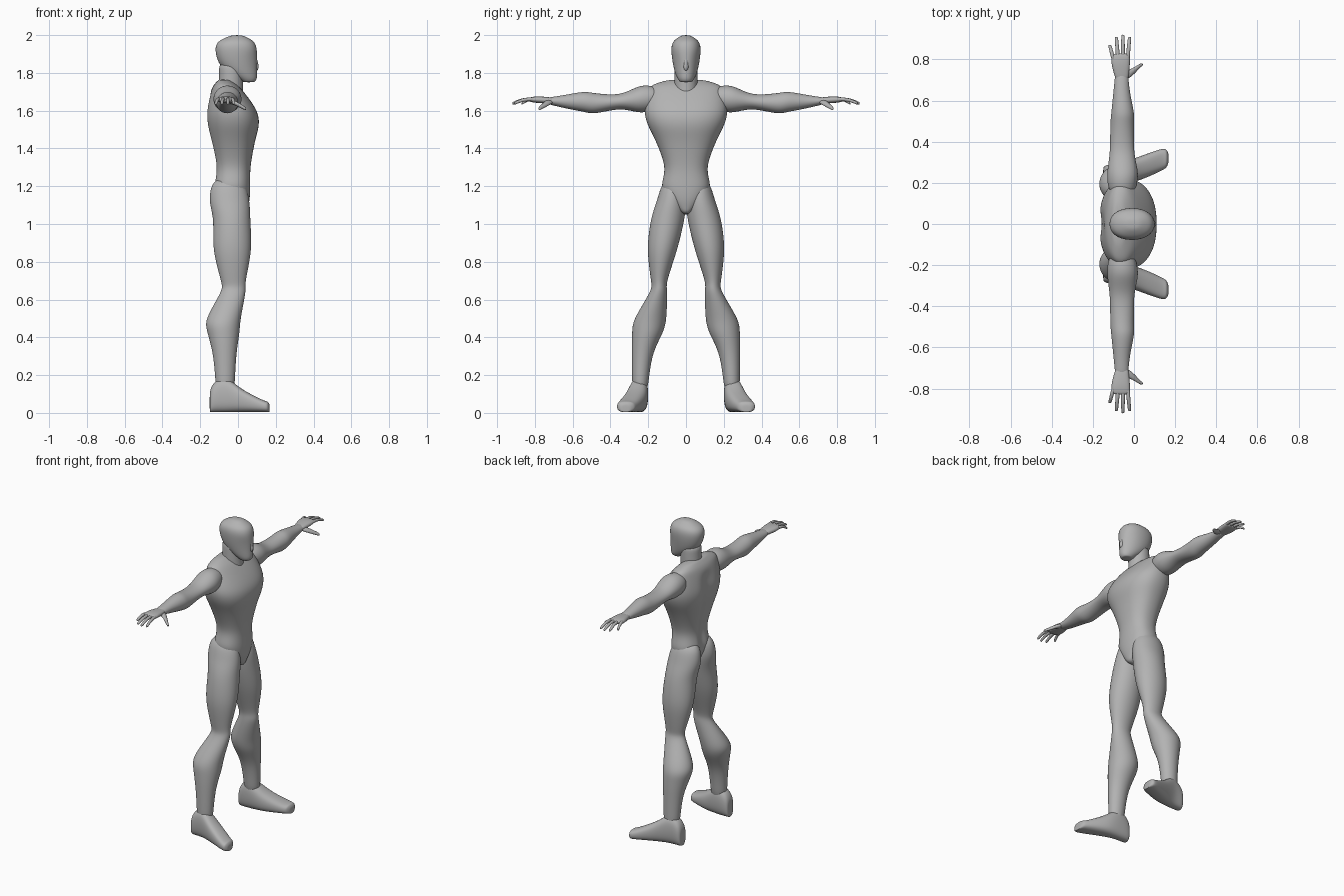
import bpy
import bmesh
from math import sin, cos, pi, copysign

old_cube = bpy.data.objects.get("Cube")
if old_cube:
    bpy.data.objects.remove(old_cube, do_unlink=True)

# One plain grey for the whole figure
grey = bpy.data.materials.new("plain grey")
grey.use_nodes = True
colour = (.45, .45, .45, 1)
grey.diffuse_color = colour
grey.node_tree.nodes["Principled BSDF"].inputs["Base Color"].default_value = colour


def rounded(value, power):
    """Superellipse coordinate: a higher power gives a boxier section."""
    return copysign(abs(value) ** (2 / power), value)


def place(axis, station, u, v, side):
    """Turn a station and a section point into a position."""
    x, y, z = {"x": (station, u, v), "y": (u, station, v), "z": (u, v, station)}[axis]
    return x, y * side, z


def refine(rings):
    """Insert a smoothly interpolated section between each pair of sections."""
    result = [rings[0]]
    padded = [rings[0], *rings, rings[-1]]
    for before, start, end, after in zip(padded, rings, rings[1:], padded[3:]):
        result.append([(9 * (s + e) - b - a) / 16
                       for b, s, e, a in zip(before, start, end, after)])
        result.append(end)
    return result


def loft(name, axis, rings, sides=16, power=2, side=1, shape=None):
    """Skin oval sections; each ring is (station, u_min, u_max, v_min, v_max)."""
    bm = bmesh.new()
    grow = 3 / (2 + cos(2 * pi / sides))  # makes up for subdivision shrinkage
    loops = []
    for station, u_min, u_max, v_min, v_max in refine(rings):
        loop = []
        for i in range(sides):
            angle = 2 * pi * i / sides
            u = (u_min + u_max + rounded(cos(angle), power) * grow * (u_max - u_min)) / 2
            v = (v_min + v_max + rounded(sin(angle), power) * grow * (v_max - v_min)) / 2
            loop.append(bm.verts.new(place(axis, station, u, v, side)))
        loops.append(loop)
    for low, high in zip(loops, loops[1:]):
        for i in range(sides):
            j = (i + 1) % sides
            bm.faces.new((low[i], low[j], high[j], high[i]))
    bm.faces.new(loops[0])
    bm.faces.new(loops[-1])
    if shape:
        for vert in bm.verts:
            shape(vert.co)
    bmesh.ops.recalc_face_normals(bm, faces=bm.faces)
    for face in bm.faces:
        face.smooth = True
    mesh = bpy.data.meshes.new(name)
    bm.to_mesh(mesh)
    bm.free()
    mesh.materials.append(grey)
    obj = bpy.data.objects.new(name, mesh)
    bpy.context.collection.objects.link(obj)
    smooth = obj.modifiers.new("smooth", "SUBSURF")
    smooth.levels = smooth.render_levels = 2


def centred(rings):
    """Rings given as (height, back, front, half_width), symmetric across y."""
    return [(z, back, front, -half, half) for z, back, front, half in rings]


def along_arm(rings):
    """Rings given as (reach, back, front, below, above) around the arm axis."""
    axis_height = 1.65
    return [(reach, back, front, axis_height - below, axis_height + above)
            for reach, back, front, below, above in rings]


def finger(name, base, tip, radius, side):
    """A tapering, slightly arched finger running outwards along y."""
    rings = []
    for along, size in ((0, 1), (.5, .9), (.9, .8), (1, .5)):
        x, y, z = (b + (t - b) * along for b, t in zip(base, tip))
        z += radius * sin(pi * along)
        r = radius * size
        rings.append((y, x - r, x + r, z - r, z + r))
    loft(name, "y", rings, sides=8, side=side)


def spine_groove(co):
    """Press a shallow channel down the middle of the back."""
    if co.x < -.08 and abs(co.y) < .01 and 1.1 < co.z < 1.7:
        co.x += .02


def narrow_face(co):
    """Taper the lower face towards the front."""
    if co.z < 1.9 and co.x > .03:
        co.y *= 1 - 2.5 * (co.x - .03)


# Torso from crotch to trapezius
loft("torso", "z", centred([
    (1.05, -.06, .04, .015),
    (1.12, -.11, .06, .09),
    (1.2, -.13, .065, .13),
    (1.3, -.115, .065, .11),
    (1.44, -.145, .09, .16),
    (1.52, -.165, .11, .2),
    (1.6, -.17, .1, .22),
    (1.7, -.145, .03, .2),
    (1.74, -.125, -.01, .17),
    (1.765, -.1, -.05, .08),
]), sides=24, power=2.3, shape=spine_groove)

# Neck and head
loft("neck", "z", centred([
    (1.64, -.11, .03, .06),
    (1.75, -.1, .025, .062),
    (1.86, -.1, .03, .06),
]))
loft("head", "z", centred([
    (1.75, .03, .085, .03),
    (1.77, 0, .1, .047),
    (1.83, -.09, .1, .066),
    (1.92, -.12, .1, .078),
    (1.97, -.1, .08, .065),
    (2, -.03, .02, .02),
]), power=2.2, shape=narrow_face)
loft("nose", "z", centred([
    (1.81, .07, .1, .01),
    (1.83, .07, .11, .015),
    (1.88, .07, .1, .01),
]), sides=8)

for side, label in ((1, "left"), (-1, "right")):
    # Arm: shoulder cap, upper arm, forearm and wrist
    loft(label + "_arm", "y", along_arm([
        (.13, -.1, -.01, .02, .06),
        (.18, -.125, .01, .05, .08),
        (.25, -.13, .02, .06, .08),
        (.35, -.117, 0, .04, .036),
        (.48, -.115, 0, .065, .042),
        (.54, -.11, 0, .056, .05),
        (.64, -.1, -.02, .037, .033),
        (.74, -.09, -.03, .013, .018),
    ]), side=side)

    # Hand: palm, four fanned fingers and a thumb
    loft(label + "_palm", "y", along_arm([
        (.69, -.085, -.03, .013, .017),
        (.78, -.11, -.02, .01, .026),
        (.83, -.105, -.022, .002, .02),
    ]), sides=12, power=2.6, side=side)
    reaches = {"little": .87, "ring": .91, "middle": .92, "index": .91}
    for i, (part, reach) in enumerate(reaches.items()):
        knuckle = -.1 + i * .023
        fan = (knuckle + .055) * .4
        finger(f"{label}_{part}_finger", (knuckle, .8, 1.66),
               (knuckle + fan, reach, 1.637), .01, side)
    loft(label + "_thumb", "x", [
        (-.06, .7, .75, 1.64, 1.66),
        (-.02, .71, .75, 1.63, 1.655),
        (.03, .76, .78, 1.606, 1.625),
        (.043, .77, .78, 1.604, 1.615),
    ], sides=8, side=side)

    # Leg: buttock and thigh, knee, calf and ankle
    loft(label + "_leg", "z", [
        (1.235, -.11, 0, .03, .1),
        (1.2, -.14, .04, .008, .13),
        (1.12, -.15, .06, 0, .155),
        (1.02, -.13, .065, .01, .186),
        (.86, -.13, .07, .048, .204),
        (.7, -.09, .04, .1, .185),
        (.64, -.09, .04, .1, .19),
        (.5, -.167, .014, .104, .272),
        (.42, -.16, .007, .125, .285),
        (.3, -.13, -.01, .18, .286),
        (.1, -.115, -.02, .205, .284),
    ], side=side)

    # Foot: flat sole, turned slightly outwards towards the toes
    loft(label + "_foot", "x", [
        (heel_to_toe, inner, outer, .004, top) for heel_to_toe, inner, outer, top in (
            (-.15, .22, .27, .1),
            (-.135, .205, .287, .15),
            (-.07, .2, .295, .19),
            (.02, .21, .325, .125),
            (.13, .258, .364, .068),
            (.158, .276, .36, .06),
            (.168, .3, .34, .04),
        )], power=2.6, side=side)
